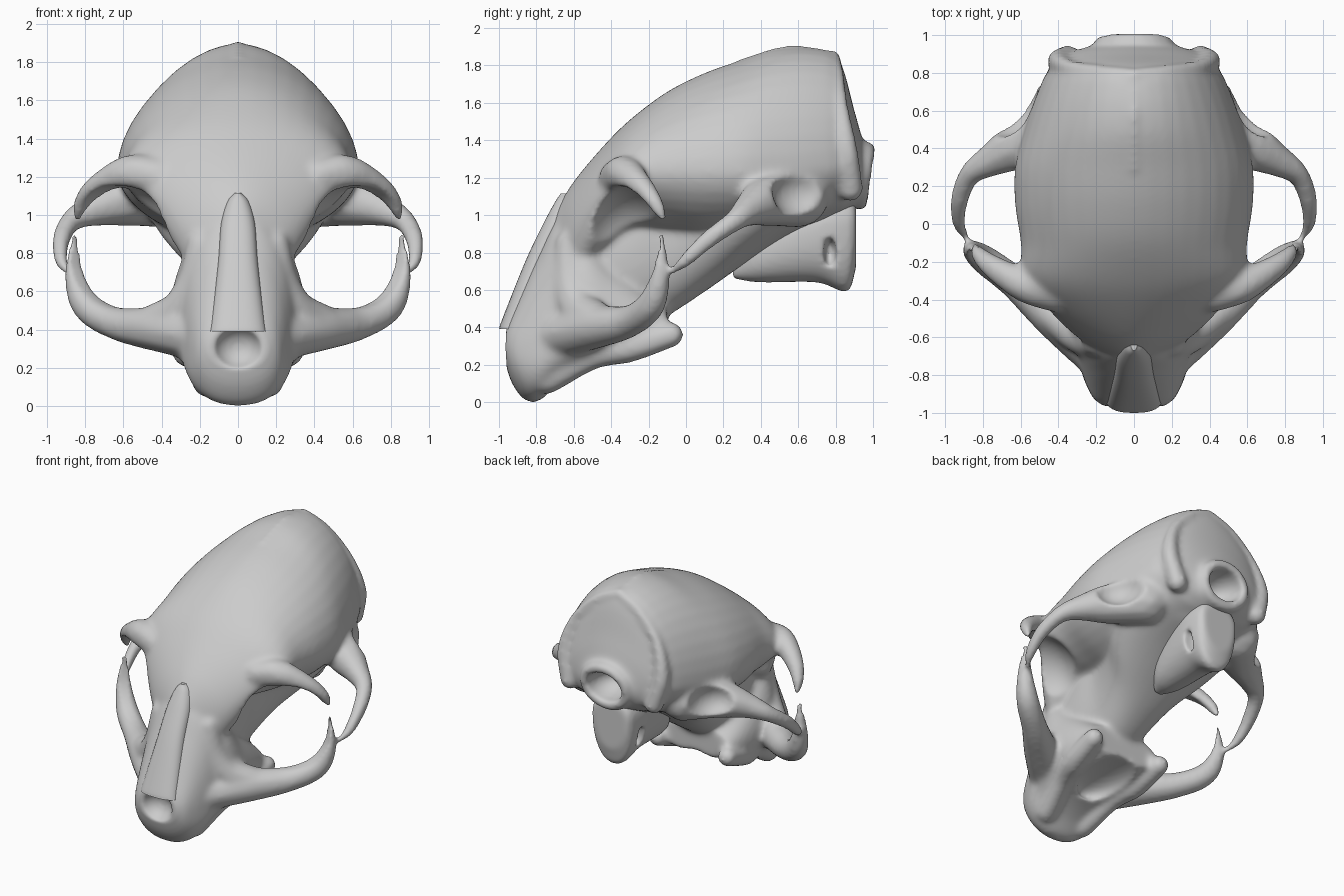
import bpy, bmesh, math
from mathutils import Vector, Matrix

cube = bpy.data.objects.get("Cube")
if cube:
    bpy.data.objects.remove(cube, do_unlink=True)

bone = bpy.data.materials.new("bone_grey")
bone.use_nodes = True
bone.diffuse_color = (0.6, 0.6, 0.6, 1)
bone.node_tree.nodes["Principled BSDF"].inputs["Base Color"].default_value = (0.6, 0.6, 0.6, 1)


def spline(keys, steps):
    """Catmull-Rom samples through tuples of any length."""
    pts = [Vector(k) for k in keys]
    pts = [pts[0] * 2 - pts[1]] + pts + [pts[-1] * 2 - pts[-2]]
    out = []
    for a, b, c, d in zip(pts, pts[1:], pts[2:], pts[3:]):
        for i in range(steps):
            t = i / steps
            out.append((b * 2 + (c - a) * t + (a * 2 - b * 5 + c * 4 - d) * t * t
                        + (b * 3 - a - c * 3 + d) * t ** 3) / 2)
    return out + [pts[-2]]


def power(v, p):
    return math.copysign(abs(v) ** p, v)


def skin(bm, rings):
    """Closed surface through a list of rings."""
    loops = [[bm.verts.new(p) for p in ring] for ring in rings]
    n = len(loops[0])
    for a, b in zip(loops, loops[1:]):
        for i in range(n):
            j = (i + 1) % n
            bm.faces.new((a[i], a[j], b[j], b[i]))
    bm.faces.new(loops[0][::-1])
    bm.faces.new(loops[-1])


def loft(bm, sections, p=0.9, n=40):
    """Egg-shaped sections along y: (y, top, widest height, bottom, half width)."""
    rings = []
    for y, top, mid, bottom, w in spline(sections, 6):
        ring = []
        for i in range(n):
            a = math.tau * i / n
            s = power(math.sin(a), p)
            ring.append((w * power(math.cos(a), p), y, mid + s * (top - mid if s > 0 else mid - bottom)))
        rings.append(ring)
    skin(bm, rings)


def limb(bm, path, sides=(1, -1), steps=14):
    """Tapered rod made of overlapping balls: (x, y, z, radius), mirrored in x."""
    for side in sides:
        for x, y, z, r in spline(path, steps):
            bmesh.ops.create_icosphere(bm, subdivisions=2, radius=max(r, 0.015),
                                       matrix=Matrix.Translation((side * x, y, z)))


def ball(bm, centre, radii, sides=(1, -1)):
    for side in sides:
        m = Matrix.Translation((side * centre[0], centre[1], centre[2])) @ Matrix.Diagonal((*radii, 1))
        bmesh.ops.create_icosphere(bm, subdivisions=4, radius=1, matrix=m)


def make(name, bm):
    bmesh.ops.recalc_face_normals(bm, faces=bm.faces)
    mesh = bpy.data.meshes.new(name)
    bm.to_mesh(mesh)
    bm.free()
    mesh.materials.append(bone)
    obj = bpy.data.objects.new(name, mesh)
    bpy.context.scene.collection.objects.link(obj)
    return obj


def fuse(obj, cutter, rounds):
    """Merge the parts, carve the hollows and soften the joins."""
    cutter.hide_render = True
    bpy.context.view_layer.objects.active = obj
    first = obj.modifiers.new("merge", 'REMESH')
    cut = obj.modifiers.new("carve", 'BOOLEAN')
    cut.operation, cut.object, cut.solver = 'DIFFERENCE', cutter, 'EXACT'
    second = obj.modifiers.new("even", 'REMESH')
    for m in (first, second):
        m.mode, m.voxel_size, m.use_smooth_shade = 'VOXEL', 0.015, True
    soft = obj.modifiers.new("soften", 'SMOOTH')
    soft.factor, soft.iterations = 0.5, rounds
    for m in (first, cut, second, soft):
        bpy.ops.object.modifier_apply(modifier=m.name)
    bpy.data.objects.remove(cutter, do_unlink=True)
    obj.data.polygons.foreach_set("use_smooth", [True] * len(obj.data.polygons))


body = bmesh.new()
# Braincase and forehead
loft(body, [(-0.7, 1.02, 0.8, 0.6, 0.14), (-0.6, 1.18, 0.92, 0.55, 0.3), (-0.45, 1.36, 1.1, 0.75, 0.46),
            (-0.3, 1.51, 1.19, 0.9, 0.59), (-0.1, 1.66, 1.23, 0.88, 0.6), (0.1, 1.76, 1.23, 0.85, 0.63),
            (0.3, 1.83, 1.23, 0.86, 0.63), (0.5, 1.89, 1.23, 0.9, 0.58), (0.7, 1.89, 1.25, 0.94, 0.51),
            (0.82, 1.83, 1.26, 1.0, 0.45), (0.9, 1.56, 1.25, 1.04, 0.36), (0.95, 1.38, 1.22, 1.08, 0.2)], p=1.08)
# Muzzle and upper jaw
loft(body, [(-0.97, 0.4, 0.3, 0.22, 0.15), (-0.93, 0.49, 0.28, 0.1, 0.21), (-0.86, 0.65, 0.25, 0.01, 0.25),
            (-0.78, 0.82, 0.25, 0.01, 0.28), (-0.68, 1.0, 0.31, 0.1, 0.31), (-0.55, 1.0, 0.37, 0.17, 0.36),
            (-0.4, 0.8, 0.4, 0.21, 0.36), (-0.25, 0.66, 0.4, 0.24, 0.34), (-0.1, 0.52, 0.4, 0.3, 0.3)])
# Beam between the eye sockets, flaring under the braincase
loft(body, [(-0.6, 0.9, 0.6, 0.4, 0.25), (-0.3, 1.15, 0.8, 0.36, 0.26), (-0.1, 1.2, 0.88, 0.46, 0.26),
            (0.1, 1.2, 1.0, 0.59, 0.33), (0.3, 1.2, 1.06, 0.73, 0.45), (0.55, 1.25, 1.14, 0.89, 0.5),
            (0.85, 1.25, 1.17, 1.02, 0.36)])
# Brow horns
limb(body, [(0.42, -0.37, 1.2, 0.1), (0.55, -0.33, 1.22, 0.1), (0.66, -0.28, 1.19, 0.08),
            (0.77, -0.21, 1.12, 0.06), (0.83, -0.15, 1.04, 0.04), (0.84, -0.12, 0.98, 0.02)])
# Front cheek arches and the face below the eye sockets
limb(body, [(0.2, -0.68, 0.36, 0.13), (0.42, -0.49, 0.4, 0.12), (0.63, -0.31, 0.43, 0.09),
            (0.79, -0.19, 0.52, 0.08), (0.855, -0.14, 0.68, 0.055), (0.85, -0.14, 0.89, 0.025)])
limb(body, [(0.2, -0.63, 0.85, 0.07), (0.23, -0.62, 0.65, 0.09), (0.3, -0.57, 0.5, 0.11), (0.45, -0.46, 0.43, 0.1)])
# Rear cheek arches
limb(body, [(0.4, 0.6, 1.1, 0.17), (0.58, 0.44, 1.08, 0.14), (0.75, 0.34, 1.03, 0.09),
            (0.87, 0.26, 0.97, 0.06), (0.925, 0.12, 0.87, 0.05), (0.925, 0.0, 0.76, 0.038), (0.89, -0.07, 0.7, 0.02)])
# Tooth ridges
limb(body, [(0.16, -0.74, 0.12, 0.08), (0.22, -0.5, 0.24, 0.07), (0.27, -0.3, 0.29, 0.08), (0.29, -0.08, 0.36, 0.07)])
# Crests at the back and along the top
limb(body, [(0, 0.79, 1.85, 0.035), (0.18, 0.81, 1.76, 0.035), (0.34, 0.83, 1.58, 0.04),
            (0.4, 0.86, 1.35, 0.06), (0.35, 0.88, 1.14, 0.07)])
limb(body, [(0, 0.3, 1.81, 0.03), (0, 0.55, 1.88, 0.03), (0, 0.79, 1.85, 0.03)], sides=(1,))
# Rim of the spinal opening
rim = [(0.17 * math.cos(a), 0.95 + 0.02 * math.sin(a), 1.21 + 0.14 * math.sin(a), 0.045)
       for a in (math.tau * i / 12 for i in range(13))]
limb(body, rim, sides=(1,), steps=5)
skull = make("skull", body)

hollows = bmesh.new()
ball(hollows, (0.62, -0.33, 0.835), (0.355, 0.26, 0.32))           # eye sockets
ball(hollows, (0.68, 0.66, 1.12), (0.17, 0.2, 0.15))               # ear hollows
ball(hollows, (0, 0.97, 1.21), (0.14, 0.2, 0.11), sides=(1,))      # spinal opening
ball(hollows, (0, -0.99, 0.305), (0.125, 0.11, 0.11), sides=(1,))  # nose opening
ball(hollows, (0, -0.15, 0.22), (0.19, 0.4, 0.1), sides=(1,))      # palate
fuse(skull, make("hollows", hollows), 14)

# Keel under the rear of the skull
keel = bmesh.new()
loft(keel, [(0.25, 0.76, 0.71, 0.66, 0.04), (0.4, 0.95, 0.8, 0.64, 0.13), (0.7, 1.1, 0.92, 0.64, 0.18),
            (0.86, 1.11, 0.95, 0.59, 0.17), (0.91, 1.07, 0.96, 0.72, 0.14)])
keel = make("rear_keel", keel)
slots = bmesh.new()
ball(slots, (0.17, 0.77, 0.8), (0.1, 0.035, 0.08))
fuse(keel, make("slots", slots), 5)

# Nasal bone
nasal = bmesh.new()
rings = []
for z, y, w in spline([(0.39, -0.99, 0.15), (0.45, -0.97, 0.14), (0.75, -0.85, 0.105), (0.95, -0.755, 0.09),
                       (1.07, -0.69, 0.06), (1.115, -0.66, 0.02)], 8):
    rings.append([(w * power(math.cos(a), 0.8), y + 0.07 - 0.08 * power(math.sin(a), 0.8), z)
                  for a in (math.tau * i / 32 for i in range(32))])
skin(nasal, rings)
nasal = make("nasal_bone", nasal)
bpy.ops.object.select_all(action='DESELECT')
nasal.select_set(True)
bpy.context.view_layer.objects.active = nasal
bpy.ops.object.shade_smooth_by_angle(angle=math.radians(40))
